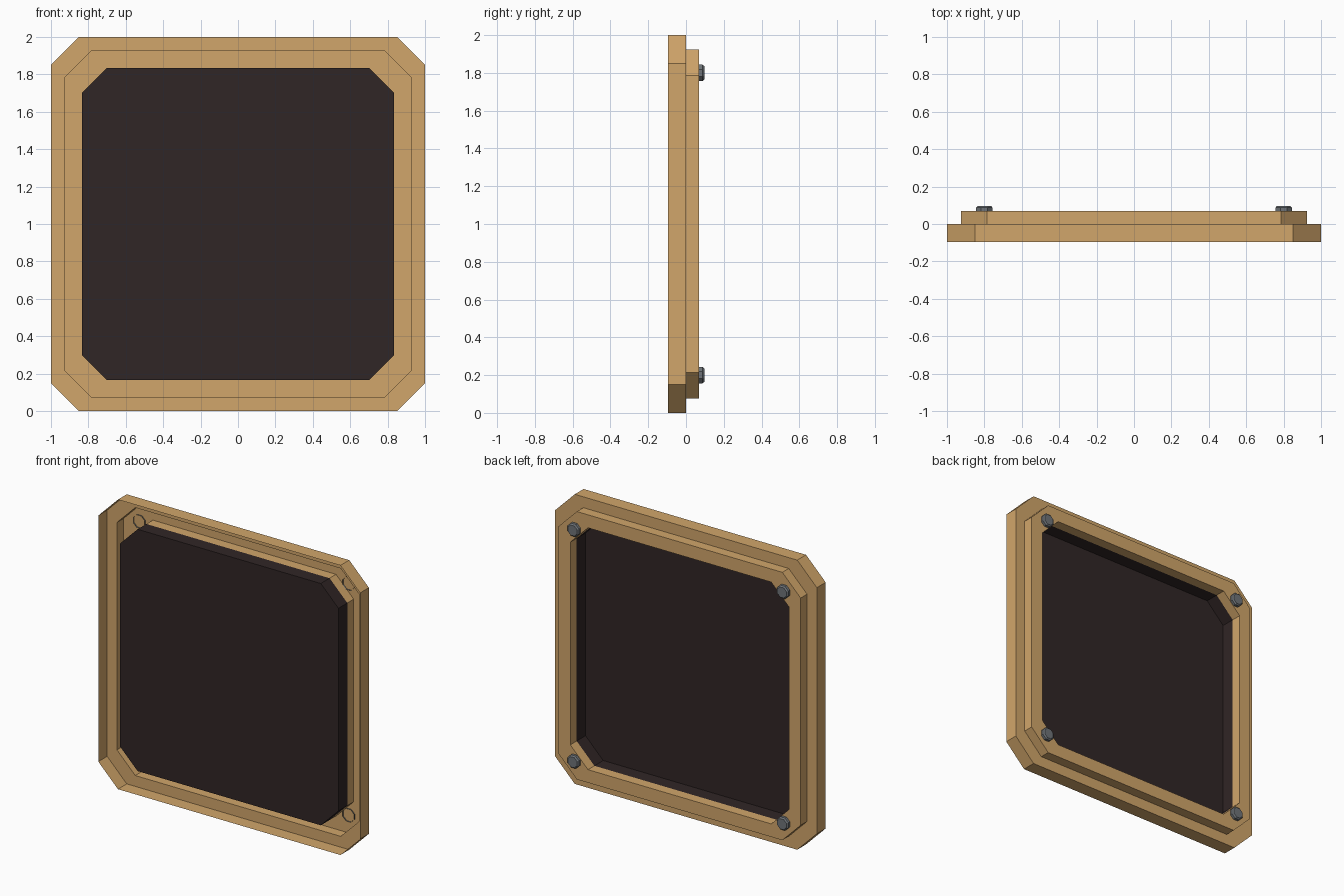
import bpy, bmesh, math

if "Cube" in bpy.data.objects:
    bpy.data.objects.remove(bpy.data.objects["Cube"])

FRONT, STEP, BACK, TIP = -0.096, 0.0, 0.07, 0.097


def material(name, rgb):
    m = bpy.data.materials.new(name)
    m.diffuse_color = (*rgb, 1)
    m.use_nodes = True
    m.node_tree.nodes["Principled BSDF"].inputs["Base Color"].default_value = m.diffuse_color
    return m


wood = material("tan_frame", (0.64, 0.38, 0.145))
dark = material("dark_pane", (0.030, 0.019, 0.019))
metal = material("grey_metal", (0.16, 0.175, 0.19))


def octagon(half, cut, y):
    """Square ring with cut corners, centred at z = 1."""
    a = half - cut
    pts = [(-a, -half), (a, -half), (half, -a), (half, a),
           (a, half), (-a, half), (-half, a), (-half, -a)]
    return [(x, y, 1 + z) for x, z in pts]


def round_ring(cx, cz, r, y, n=8):
    return [(cx + r * math.cos(2 * math.pi * (i + 0.5) / n), y,
             cz + r * math.sin(2 * math.pi * (i + 0.5) / n)) for i in range(n)]


def loft(name, rings, mat, cap=False):
    """Skin a list of rings with quads, optionally closing the last one."""
    bm = bmesh.new()
    loops = [[bm.verts.new(p) for p in ring] for ring in rings]
    n = len(loops[0])
    for a, b in zip(loops, loops[1:]):
        for i in range(n):
            j = (i + 1) % n
            bm.faces.new((b[i], b[j], a[j], a[i]))
    if cap:
        bm.faces.new(loops[-1][::-1])
    mesh = bpy.data.meshes.new(name)
    bm.to_mesh(mesh)
    bm.free()
    mesh.materials.append(mat)
    obj = bpy.data.objects.new(name, mesh)
    bpy.context.collection.objects.link(obj)
    return obj


# Outer frame: side walls and flange, open toward the front
loft("outer_frame", [octagon(1.0, 0.15, FRONT), octagon(1.0, 0.15, STEP),
                     octagon(0.925, 0.14, STEP)], wood)

# Raised inner frame with the wall of its opening
loft("inner_frame", [octagon(0.925, 0.14, STEP), octagon(0.925, 0.14, BACK),
                     octagon(0.835, 0.135, BACK), octagon(0.835, 0.135, STEP)], wood)

# Dark recess: side walls and pane flush with the front
loft("dark_recess", [octagon(0.835, 0.135, STEP), octagon(0.835, 0.135, FRONT)], dark, cap=True)

# Corner bolts with chamfered heads, poking slightly through the frame
for sx in (-1, 1):
    for sz in (-1, 1):
        x, z = sx * 0.80, 1 + sz * 0.80
        loft("corner_bolt", [round_ring(x, z, 0.047, BACK - 0.008),
                             round_ring(x, z, 0.047, TIP - 0.009),
                             round_ring(x, z, 0.038, TIP)], metal, cap=True)
